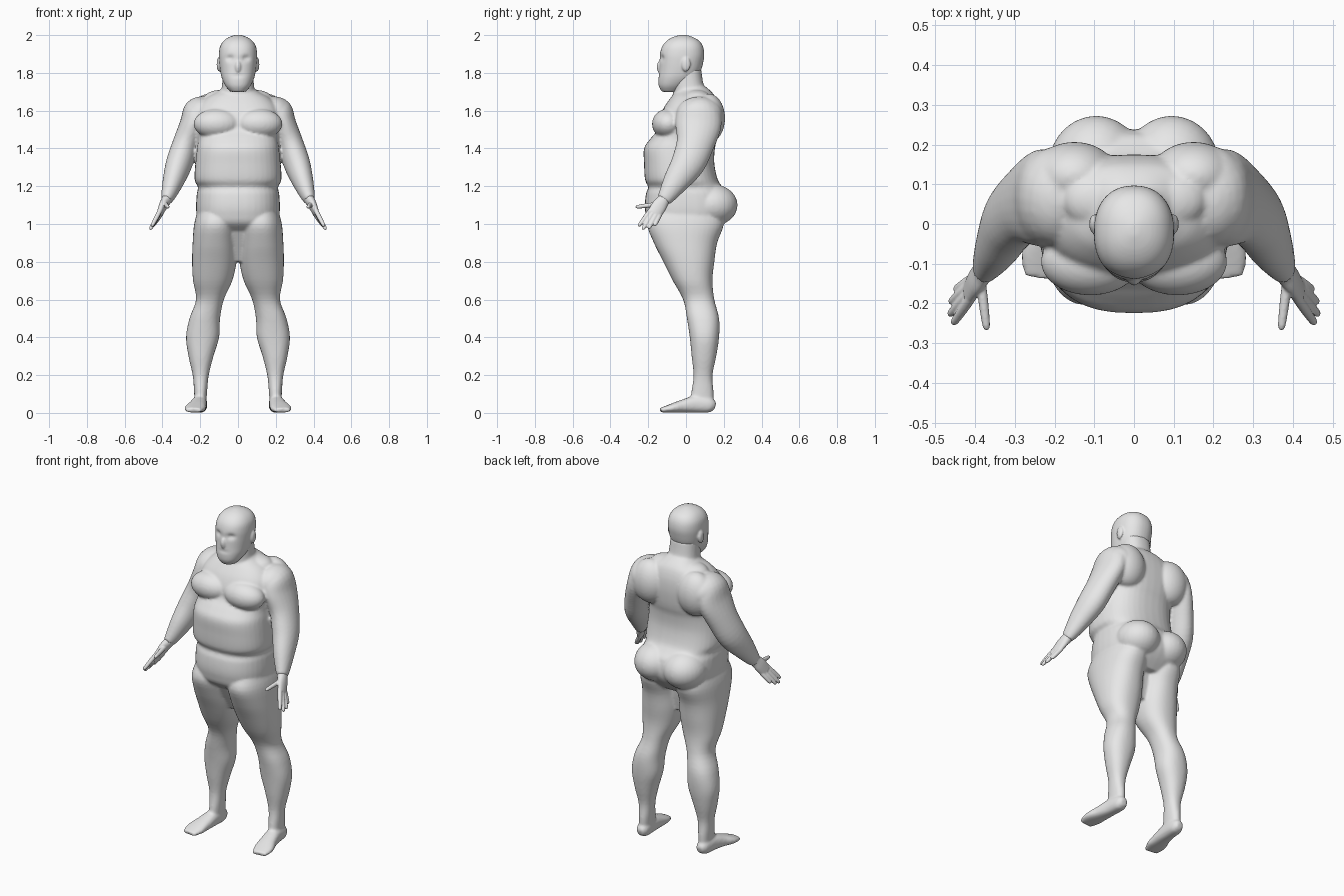
import bpy, bmesh, math
from mathutils import Vector, Matrix

skin = bpy.data.materials.new("plain grey")
skin.diffuse_color = (0.8, 0.8, 0.8, 1)


def smooth_rows(rows, n=4):
    """Catmull-Rom interpolation between rows of numbers."""
    out = []
    for i in range(len(rows) - 1):
        p0, p1 = rows[max(i - 1, 0)], rows[i]
        p2, p3 = rows[i + 1], rows[min(i + 2, len(rows) - 1)]
        for k in range(n):
            t = k / n
            out.append([0.5 * (2 * b + (c - a) * t + (2 * a - 5 * b + 4 * c - d) * t * t
                               + (3 * b - a - 3 * c + d) * t ** 3)
                        for a, b, c, d in zip(p0, p1, p2, p3)])
    out.append(list(rows[-1]))
    return out


def skin_rings(bm, rings):
    vs = [[bm.verts.new(p) for p in ring] for ring in rings]
    n = len(vs[0])
    for a, b in zip(vs, vs[1:]):
        for i in range(n):
            bm.faces.new((a[i], a[(i + 1) % n], b[(i + 1) % n], b[i]))
    bm.faces.new(vs[0])
    bm.faces.new(vs[-1])
    return [v for ring in vs for v in ring]


def ring(c, u, v, a, b, power=2.0, n=40):
    pts = []
    for i in range(n):
        t = 2 * math.pi * i / n
        cs, sn = math.cos(t), math.sin(t)
        pts.append(c + u * (a * math.copysign(abs(cs) ** (2 / power), cs))
                   + v * (b * math.copysign(abs(sn) ** (2 / power), sn)))
    return pts


def stack(bm, rows, power=2.3, s=1):
    """Level rings from rows of z, x0, x1, front y, back y."""
    X, Y = Vector((1, 0, 0)), Vector((0, 1, 0))
    rings = []
    for z, x0, x1, y0, y1 in smooth_rows(rows):
        c = Vector((s * (x0 + x1) / 2, (y0 + y1) / 2, z))
        rings.append(ring(c, X, Y, (x1 - x0) / 2, (y1 - y0) / 2, power))
    return skin_rings(bm, rings)


def tube(bm, rows, s=1, power=2.0):
    """Rings across a path from rows of x, y, z, radius a, radius b."""
    rows = smooth_rows([(s * r[0], *r[1:]) for r in rows])
    pts = [Vector(r[:3]) for r in rows]
    rings = []
    for i, r in enumerate(rows):
        t = (pts[min(i + 1, len(pts) - 1)] - pts[max(i - 1, 0)]).normalized()
        u = Vector((1, 0, 0))
        u = (u - t * u.dot(t)).normalized()
        rings.append(ring(pts[i], u, t.cross(u), max(r[3], .003), max(r[4], .003), power, 24))
    skin_rings(bm, rings)


def blob(bm, c, r, s=1):
    m = Matrix.Translation((s * c[0], c[1], c[2])) @ Matrix.Diagonal((*r, 1))
    bmesh.ops.create_uvsphere(bm, u_segments=28, v_segments=18, radius=1, matrix=m)


def finish(bm, name, voxel, passes):
    """Fuse the overlapping pieces into one smooth skin."""
    bmesh.ops.recalc_face_normals(bm, faces=bm.faces[:])
    me = bpy.data.meshes.new(name)
    bm.to_mesh(me)
    bm.free()
    me.materials.append(skin)
    for p in me.polygons:
        p.use_smooth = True
    ob = bpy.data.objects.new(name, me)
    bpy.context.collection.objects.link(ob)
    rm = ob.modifiers.new("fuse", 'REMESH')
    rm.mode = 'VOXEL'
    rm.voxel_size = voxel
    rm.use_smooth_shade = True
    sm = ob.modifiers.new("soften", 'SMOOTH')
    sm.factor = 0.5
    sm.iterations = passes


# Torso
body = bmesh.new()
torso = [(.95, .17, -.13, .15), (1.0, .212, -.195, .2), (1.05, .22, -.213, .232),
         (1.10, .222, -.218, .238), (1.16, .218, -.212, .225), (1.195, .212, -.2, .195),
         (1.235, .23, -.217, .168), (1.32, .226, -.222, .15), (1.40, .218, -.222, .153),
         (1.45, .212, -.19, .165), (1.50, .22, -.15, .172), (1.56, .225, -.14, .175),
         (1.62, .21, -.115, .17), (1.67, .165, -.08, .155), (1.70, .11, -.055, .135),
         (1.73, .07, -.04, .10)]
stack(body, [(z, -w, w, f, b) for z, w, f, b in torso], 2.5)
# Neck
stack(body, [(1.60, -.11, .11, -.08, .14), (1.67, -.095, .095, -.07, .125),
             (1.73, -.085, .085, -.068, .095), (1.82, -.08, .08, -.07, .08)])
# Groin panel between the thighs
stack(body, [(.80, -.05, .05, -.06, .08), (.90, -.055, .055, -.115, .1),
             (1.05, -.065, .065, -.195, .12)], 5)

leg = [(1.08, .02, .21, -.17, .18), (1.0, .005, .232, -.205, .2), (.9, .005, .24, -.17, .165),
       (.8, .008, .243, -.12, .15), (.7, .03, .238, -.07, .14), (.6, .075, .222, -.015, .15),
       (.5, .095, .257, .005, .175), (.4, .1, .275, .02, .175), (.3, .13, .262, .03, .16),
       (.2, .155, .24, .04, .14), (.12, .163, .233, .03, .145), (.05, .168, .23, .02, .145)]
foot = [(.2, .155, .034, .02, .02), (.2, .125, .041, .036, .039), (.205, .05, .045, .041, .044),
        (.215, -.02, .035, .048, .034), (.228, -.08, .024, .056, .023),
        (.235, -.135, .014, .042, .012)]
arm = [(.17, .06, 1.63, .06, .08), (.205, .065, 1.59, .085, .115), (.238, .065, 1.52, .073, .122),
       (.278, .048, 1.42, .07, .1), (.312, .01, 1.32, .07, .09), (.342, -.05, 1.23, .057, .07),
       (.366, -.095, 1.16, .041, .05), (.38, -.12, 1.125, .029, .037)]
for s in (1, -1):
    stack(body, leg, 2.25, s)
    tube(body, foot, s, 2.4)
    tube(body, arm, s)
    blob(body, (.195, .07, 1.575), (.098, .125, .1), s)    # shoulder
    blob(body, (.11, -.095, 1.53), (.125, .085, .08), s)   # chest muscle
    blob(body, (.15, .12, 1.56), (.11, .087, .13), s)      # shoulder blade
    blob(body, (.095, .14, 1.10), (.122, .133, .11), s)    # buttock
    blob(body, (.09, .06, 1.665), (.09, .07, .045), s)     # neck muscle
finish(body, "body", .008, 4)

# Head with eye hollows and mouth dent
head = bmesh.new()
skull = [(1.70, .04, -.128, -.04), (1.73, .066, -.144, .0), (1.77, .085, -.147, .05),
         (1.81, .094, -.143, .078), (1.86, .1, -.14, .092), (1.90, .101, -.138, .097),
         (1.94, .095, -.126, .09), (1.97, .076, -.102, .07), (1.99, .047, -.068, .035),
         (2.001, .012, -.03, .0)]
for v in stack(head, [(z, -w, w, f, b) for z, w, f, b in skull], 2.25):
    if v.co.y < -.05:
        d = ((abs(v.co.x) - .042) / .02) ** 2 + ((v.co.z - 1.878) / .015) ** 2
        m = (v.co.x / .03) ** 2 + ((v.co.z - 1.785) / .008) ** 2
        v.co.y += .014 * math.exp(-d) + .005 * math.exp(-m)
blob(head, (0, -.136, 1.832), (.017, .019, .034))          # nose
for s in (1, -1):
    blob(head, (.101, .0, 1.845), (.012, .024, .038), s)   # ear
finish(head, "head", .0055, 3)

# Hands: palm, four fingers and thumb
fingers = [((.413, -.19, 1.07), (.455, -.25, .99)), ((.417, -.177, 1.057), (.464, -.228, .973)),
           ((.417, -.158, 1.05), (.462, -.197, .977)), ((.412, -.14, 1.046), (.45, -.166, .992)),
           ((.385, -.15, 1.105), (.371, -.264, 1.09))]
for s, side in ((1, "left"), (-1, "right")):
    hand = bmesh.new()
    tube(hand, [(.368, -.1, 1.15, .032, .038), (.38, -.12, 1.125, .027, .034),
                (.397, -.142, 1.095, .022, .04), (.416, -.169, 1.053, .015, .038)], s)
    for a, b in fingers:
        a, b = Vector(a), Vector(b)
        tube(hand, [(*a.lerp(b, t), r, r) for t, r in
                    ((-.2, .012), (.3, .0125), (.75, .011), (.95, .009), (1.03, .004))], s)
    finish(hand, side + "_hand", .004, 2)
